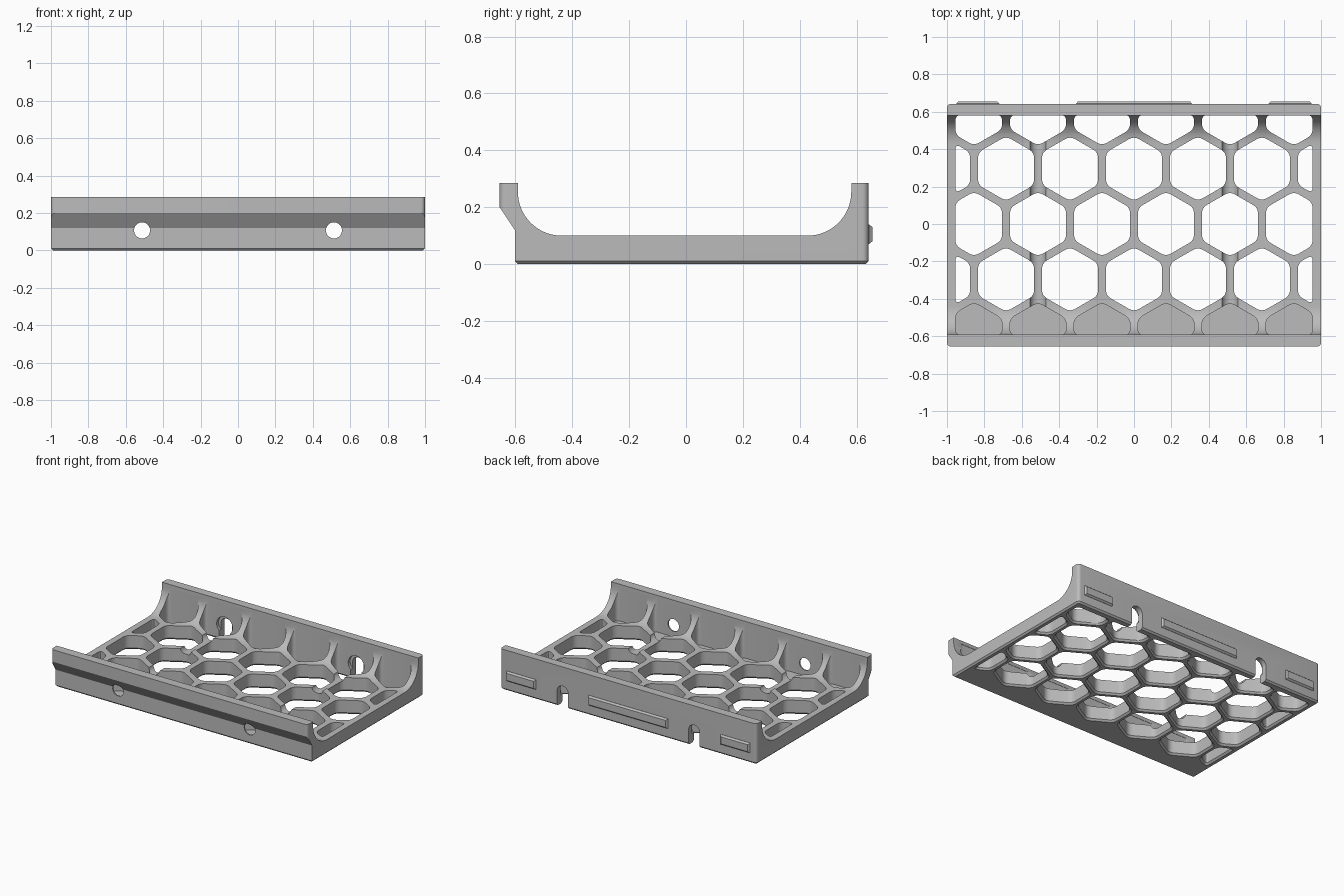
import bpy, bmesh
from math import sin, cos, pi, radians
from mathutils import Vector, Matrix

if "Cube" in bpy.data.objects:
    bpy.data.objects.remove(bpy.data.objects["Cube"])

grey = bpy.data.materials.new("light grey")
grey.use_nodes = True
grey.diffuse_color = (0.5, 0.5, 0.5, 1)
grey.node_tree.nodes["Principled BSDF"].inputs["Base Color"].default_value = grey.diffuse_color

FRONT, BACK, SIDE = -0.593, 0.583, 0.955   # limits of the honeycomb
PITCH, APOTHEM = 0.342, 0.15
SCREW_X, SCREW_Z, SCREW_R = 1.5 * PITCH, 0.107, 0.043


def make_object(name, bm):
    bmesh.ops.recalc_face_normals(bm, faces=bm.faces)
    mesh = bpy.data.meshes.new(name)
    bm.to_mesh(mesh)
    bm.free()
    mesh.materials.append(grey)
    obj = bpy.data.objects.new(name, mesh)
    bpy.context.collection.objects.link(obj)
    return obj


def loft(bm, rings):
    """Closed solid through rings with equal point counts."""
    loops = [[bm.verts.new(p) for p in ring] for ring in rings]
    n = len(loops[0])
    for a, b in zip(loops, loops[1:]):
        for i in range(n):
            bm.faces.new((a[i], a[(i + 1) % n], b[(i + 1) % n], b[i]))
    bm.faces.new(loops[0][::-1])
    bm.faces.new(loops[-1])


def clip(poly, axis, limit, sign):
    """Keep the part of a polygon where sign * coordinate <= sign * limit."""
    out = []
    for i, p in enumerate(poly):
        q = poly[(i + 1) % len(poly)]
        dp, dq = sign * (p[axis] - limit), sign * (q[axis] - limit)
        if dp <= 0:
            out.append(p)
        if dp * dq < 0:
            out.append(p.lerp(q, dp / (dp - dq)))
    return out


def round_corners(poly, size=0.032, steps=6):
    out = []
    for i, p in enumerate(poly):
        a, b = poly[i - 1] - p, poly[(i + 1) % len(poly)] - p
        a = p + a.normalized() * min(size, 0.45 * a.length)
        b = p + b.normalized() * min(size, 0.45 * b.length)
        for k in range(steps + 1):
            t = k / steps
            out.append(a.lerp(p, t).lerp(p.lerp(b, t), t))
    return out


def ring(poly, z, grow=0.0):
    xs, ys = [p.x for p in poly], [p.y for p in poly]
    cx, cy = (max(xs) + min(xs)) / 2, (max(ys) + min(ys)) / 2
    sx = 1 + 2 * grow / (max(xs) - min(xs))
    sy = 1 + 2 * grow / (max(ys) - min(ys))
    return [(cx + (p.x - cx) * sx, cy + (p.y - cy) * sy, z) for p in poly]


def cylinder(bm, x, y0, y1, radius):
    bmesh.ops.create_cone(
        bm, cap_ends=True, segments=40, radius1=radius, radius2=radius, depth=y1 - y0,
        matrix=Matrix.Translation((x, (y0 + y1) / 2, SCREW_Z)) @ Matrix.Rotation(pi / 2, 4, "X"))


def box(bm, x0, x1, y0, y1, z0, z1):
    loft(bm, [[(x0, y0, z), (x1, y0, z), (x1, y1, z), (x0, y1, z)] for z in (z0, z1)])


def cut(target, name, bm):
    cutter = make_object(name, bm)
    cutter.hide_render = True
    mod = target.modifiers.new(name, "BOOLEAN")
    mod.operation, mod.solver, mod.object = "DIFFERENCE", "EXACT", cutter
    bpy.context.view_layer.objects.active = target
    bpy.ops.object.modifier_apply(modifier=name)
    bpy.data.objects.remove(cutter)


# Tray body: side profile with two concave fillets, extruded along x
R, N = 0.154, 16
profile = [(-0.602, 0), (0.642, 0), (0.642, 0.285), (0.581, 0.285)]
for i in range(N + 1):
    a = i / N * pi / 2
    profile.append((0.581 - R + R * cos(a), 0.1 + R - R * sin(a)))
for i in range(N + 1):
    a = i / N * pi / 2
    profile.append((-0.591 + R - R * sin(a), 0.1 + R - R * cos(a)))
profile += [(-0.591, 0.285), (-0.655, 0.285), (-0.655, 0.2), (-0.602, 0.12)]
bm = bmesh.new()
loft(bm, [[(x, y, z) for y, z in profile] for x in (-1, 1)])


def is_upright_corner(e):
    a, b = (v.co for v in e.verts)
    return abs(a.x - b.x) < 1e-4 and abs(a.y - b.y) < 1e-4 and (a.y > 0.64 or a.y < -0.65)


# Rounded upright corners, then the chamfer around the underside
bmesh.ops.bevel(bm, geom=[e for e in bm.edges if is_upright_corner(e)],
                offset=0.022, segments=6, profile=0.5, affect="EDGES")
bmesh.ops.bevel(bm, geom=[e for e in bm.edges if all(v.co.z < 1e-4 for v in e.verts)],
                offset=0.011, segments=1, affect="EDGES")
tray = make_object("tray_body", bm)

# Honeycomb openings; the front row are blind pockets
bm = bmesh.new()
for row in range(-2, 3):
    cy = row * PITCH * sin(radians(60))
    for col in range(-3, 4):
        cx = (col + (0.5 if row % 2 == 0 else 0)) * PITCH
        if abs(cx) > 1.1:
            continue
        radius = APOTHEM / cos(pi / 6)
        poly = [Vector((cx + radius * sin(k * pi / 3), cy + radius * cos(k * pi / 3)))
                for k in range(6)]
        for axis, limit, sign in ((0, SIDE, 1), (0, -SIDE, -1), (1, BACK, 1), (1, FRONT, -1)):
            poly = clip(poly, axis, limit, sign)
        poly = round_corners(poly)
        if row == -2:
            loft(bm, [ring(poly, 0.025), ring(poly, 0.26)])
        else:
            loft(bm, [ring(poly, -0.01, 0.022), ring(poly, 0.012), ring(poly, 0.26)])
cut(tray, "honeycomb_cutter", bm)

# Screw bores running front to back, with open slots and recesses at the back
for side in (-1, 1):
    x = side * SCREW_X
    bm = bmesh.new()
    cylinder(bm, x, -0.8, 0.8, SCREW_R)
    cut(tray, "screw_bore_cutter", bm)
    bm = bmesh.new()
    box(bm, x - SCREW_R, x + SCREW_R, 0.56, 0.75, -0.05, SCREW_Z)
    cut(tray, "slot_cutter", bm)
    bm = bmesh.new()
    cylinder(bm, x, 0.54, 0.605, 0.062)
    cut(tray, "recess_cutter", bm)

bpy.ops.object.select_all(action="DESELECT")
tray.select_set(True)
bpy.context.view_layer.objects.active = tray
bpy.ops.object.shade_smooth_by_angle(angle=radians(30))

# Raised locating bars on the back wall, with chamfered edges
for name, x0, x1 in (("right_bar", -0.95, -0.72), ("centre_bar", -0.31, 0.31),
                     ("left_bar", 0.72, 0.95)):
    bm = bmesh.new()
    loft(bm, [[(x0 + d, y, 0.07 + d), (x1 - d, y, 0.07 + d),
               (x1 - d, y, 0.14 - d), (x0 + d, y, 0.14 - d)]
              for y, d in ((0.635, 0), (0.643, 0), (0.655, 0.01))])
    make_object(name, bm)
